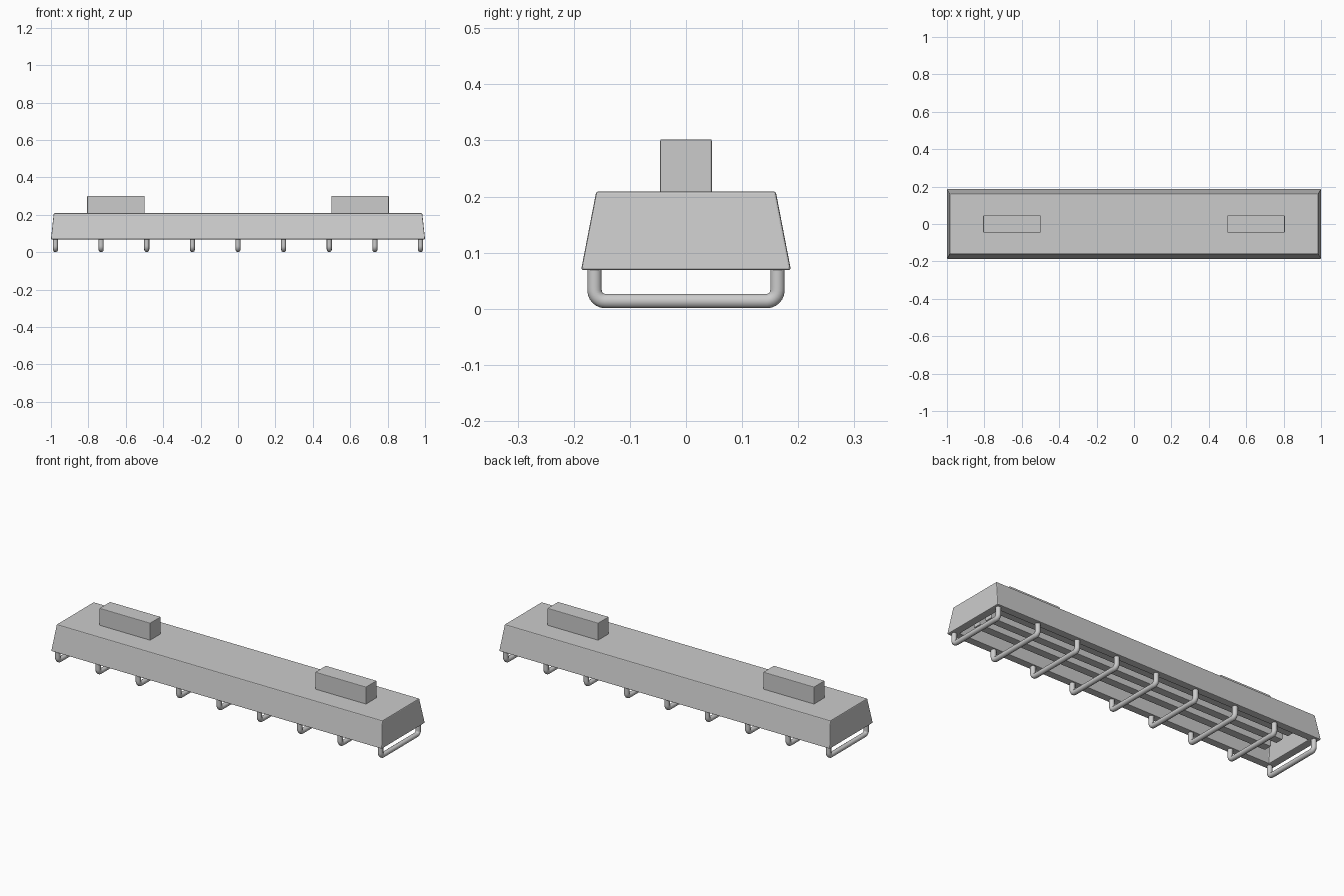
import bpy, bmesh

if "Cube" in bpy.data.objects:
    bpy.data.objects.remove(bpy.data.objects["Cube"])

def make_object(name, bm, bevel=0.0):
    bmesh.ops.recalc_face_normals(bm, faces=bm.faces)
    mesh = bpy.data.meshes.new(name)
    bm.to_mesh(mesh)
    bm.free()
    ob = bpy.data.objects.new(name, mesh)
    bpy.context.collection.objects.link(ob)
    if bevel:
        mod = ob.modifiers.new("soft_edges", 'BEVEL')
        mod.width = bevel
        mod.segments = 2
        mod.limit_method = 'ANGLE'
    return ob

def box(name, center, size, bevel=0.003):
    bm = bmesh.new()
    bmesh.ops.create_cube(bm, size=1)
    for v in bm.verts:
        v.co = [c + s * p for c, s, p in zip(center, size, v.co)]
    return make_object(name, bm, bevel)

# Tapered hollow housing, open underneath: rings from inside ceiling to outer top
bm = bmesh.new()
rings = []
for hx, hy, z in [(0.945, 0.125, 0.175), (0.957, 0.145, 0.069),
                  (1.0, 0.187, 0.069), (0.985, 0.16, 0.209)]:
    rings.append([bm.verts.new((sx * hx, sy * hy, z))
                  for sx, sy in ((-1, -1), (1, -1), (1, 1), (-1, 1))])
for a, b in zip(rings, rings[1:]):
    for i in range(4):
        j = (i + 1) % 4
        bm.faces.new((a[i], a[j], b[j], b[i]))
bm.faces.new(rings[0])
bm.faces.new(rings[-1])
make_object("housing", bm, 0.004)

# Mounting blocks on top
for s in (-1, 1):
    box("mounting_block", (s * 0.6525, 0, 0.253), (0.307, 0.092, 0.098))

# Lengthwise bars inside the housing
for y in (-0.085, 0, 0.085):
    box("inner_bar", (0, y, 0.141), (1.8, 0.045, 0.072))

# Wire guards: rounded U shapes across the opening
def guard(x):
    cu = bpy.data.curves.new("wire_guard", 'CURVE')
    cu.dimensions = '3D'
    cu.bevel_depth = 0.0135
    cu.bevel_resolution = 3
    cu.resolution_u = 6
    cu.use_fill_caps = True
    sp = cu.splines.new('BEZIER')
    y, z, r = 0.163, 0.0137, 0.019
    k = r * 0.55
    # point, handle before, handle after as (y, z)
    pts = [((-y, 0.085), (-y, 0.09), (-y, 0.07)),
           ((-y, z + r), (-y, z + r + k), (-y, z + r - k)),
           ((-y + r, z), (-y + r - k, z), (-y + r + k, z)),
           ((y - r, z), (y - r - k, z), (y - r + k, z)),
           ((y, z + r), (y, z + r - k), (y, z + r + k)),
           ((y, 0.085), (y, 0.07), (y, 0.09))]
    sp.bezier_points.add(len(pts) - 1)
    for bp, (co, left, right) in zip(sp.bezier_points, pts):
        bp.handle_left_type = bp.handle_right_type = 'FREE'
        bp.co = (x, *co)
        bp.handle_left = (x, *left)
        bp.handle_right = (x, *right)
    ob = bpy.data.objects.new("wire_guard", cu)
    bpy.context.collection.objects.link(ob)

for i in range(9):
    guard(-0.976 + i * 0.244)
